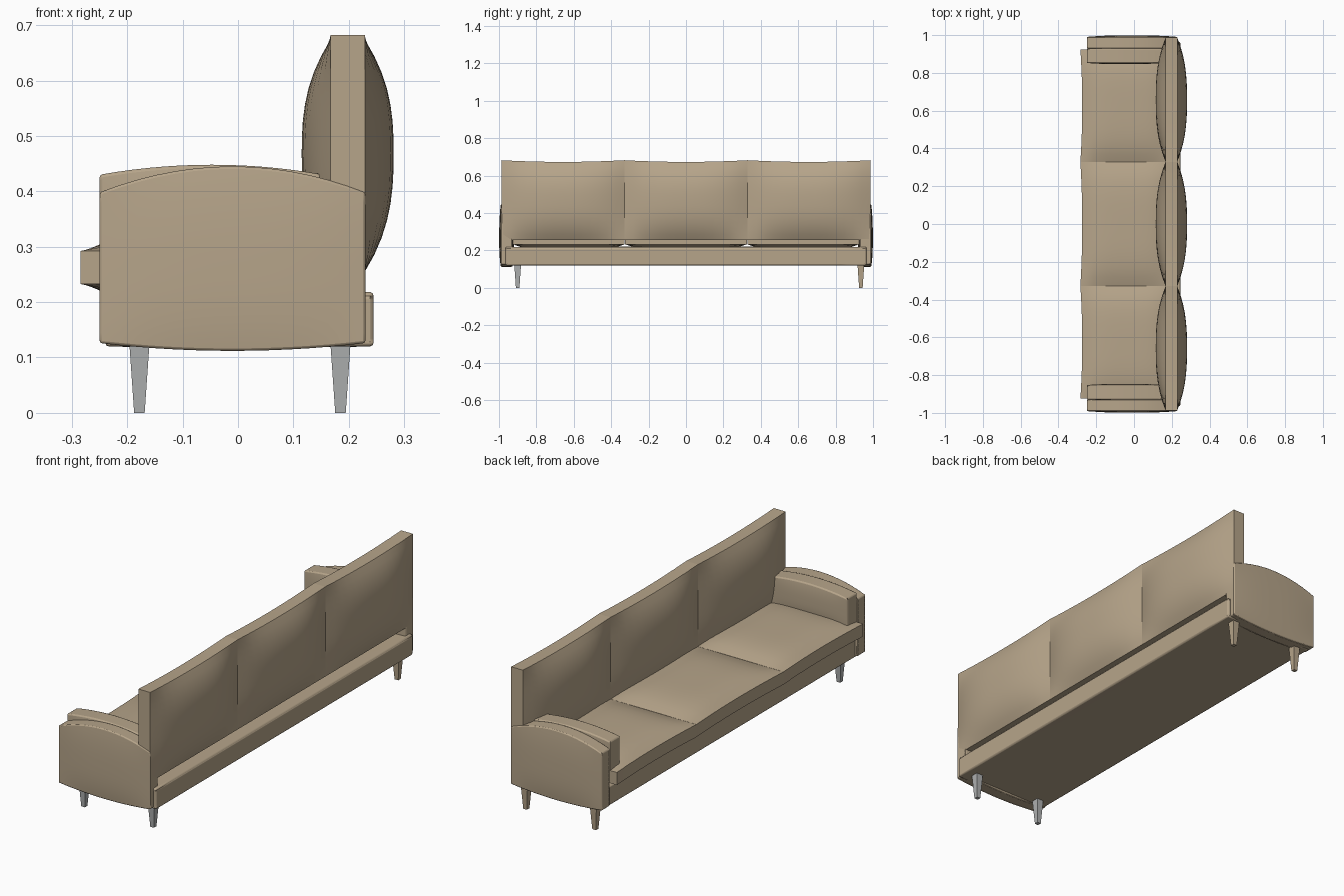
import bpy, bmesh, math

if "Cube" in bpy.data.objects:
    bpy.data.objects.remove(bpy.data.objects["Cube"])


def material(name, rgb):
    m = bpy.data.materials.new(name)
    m.diffuse_color = (*rgb, 1)
    m.use_nodes = True
    m.node_tree.nodes["Principled BSDF"].inputs["Base Color"].default_value = m.diffuse_color
    return m


TAN = material("tan fabric", (0.47, 0.375, 0.255))
GREY = material("grey metal", (0.43, 0.44, 0.44))


def finish(bm, name, mat, angle=40):
    bmesh.ops.recalc_face_normals(bm, faces=bm.faces[:])
    me = bpy.data.meshes.new(name)
    bm.to_mesh(me)
    bm.free()
    me.materials.append(mat)
    ob = bpy.data.objects.new(name, me)
    bpy.context.collection.objects.link(ob)
    bpy.ops.object.select_all(action='DESELECT')
    ob.select_set(True)
    bpy.context.view_layer.objects.active = ob
    bpy.ops.object.shade_smooth_by_angle(angle=math.radians(angle))
    return ob


def pillow(name, lo, hi, axis, edge, dips=(0, 0, 0, 0), p=2.6, bevel=0.0):
    """Padded box: full thickness on `axis` mid-panel, half-thickness `edge` at
    the rim. dips = inward bow of the low/high rims of the other two axes."""
    bm = bmesh.new()
    bmesh.ops.create_cube(bm, size=2)
    bmesh.ops.subdivide_edges(bm, edges=bm.edges[:], cuts=13, use_grid_fill=True)
    a, b = [i for i in range(3) if i != axis]
    c = [(l + h) / 2 for l, h in zip(lo, hi)]
    s = [(h - l) / 2 for l, h in zip(lo, hi)]
    for v in bm.verts:
        q = v.co.copy()
        puff = (1 - abs(q[a]) ** p) * (1 - abs(q[b]) ** p)
        v.co[axis] = c[axis] + q[axis] * (edge + (s[axis] - edge) * puff)
        for k, (i, j) in enumerate(((a, b), (b, a))):
            d = dips[2 * k + (1 if q[i] > 0 else 0)]
            v.co[i] = c[i] + q[i] * (s[i] - d * (1 - q[j] ** 2))
    ob = finish(bm, name, TAN)
    if bevel:
        m = ob.modifiers.new("soft edges", 'BEVEL')
        m.width = bevel
        m.segments = 2
        m.limit_method = 'ANGLE'
        m.angle_limit = math.radians(50)
    return ob


# base frame
pillow("base", (-0.24, -0.965, 0.118), (0.245, 0.965, 0.22), 2, 0.049, bevel=0.008)

# three seat cushions and three back cushions
for i in (-1, 0, 1):
    y0, y1 = i * 0.655 - 0.327, i * 0.655 + 0.327
    if i < 0:
        y0 = -0.925
    if i > 0:
        y1 = 0.925
    pillow("seat_cushion", (-0.284, y0, 0.2), (0.2, y1, 0.325), 2, 0.03,
           (0.01, 0, 0, 0), p=4)
    pillow("back_cushion", (0.115, i * 0.658 - 0.329, 0.255),
           (0.281, i * 0.658 + 0.329, 0.682), 0, 0.031, (0, 0, -0.0, 0.009))

# arms: arched outer panel plus inner pad on each side
for side in (-1, 1):
    def span(n, f):
        return sorted((side * n, side * f))
    y0, y1 = span(0.92, 0.999)
    pillow("arm_panel", (-0.25, y0, 0.126), (0.23, y1, 0.398), 1, 0.031,
           (0, 0, -0.014, -0.047), bevel=0.008)
    y0, y1 = span(0.846, 0.935)
    pillow("arm_pad", (-0.25, y0, 0.29), (0.155, y1, 0.43), 1, 0.038,
           (0, 0, 0, -0.018), bevel=0.014)

# tapered legs
for y, mat in ((-0.9, GREY), (0.935, TAN)):
    for x in (-0.178, 0.185):
        bm = bmesh.new()
        bmesh.ops.create_cube(bm, size=2)
        for v in bm.verts:
            r = 0.0185 if v.co.z > 0 else 0.0095
            v.co = (x + v.co.x * r, y + v.co.y * r, 0.13 if v.co.z > 0 else 0)
        finish(bm, "leg", mat, 30)
